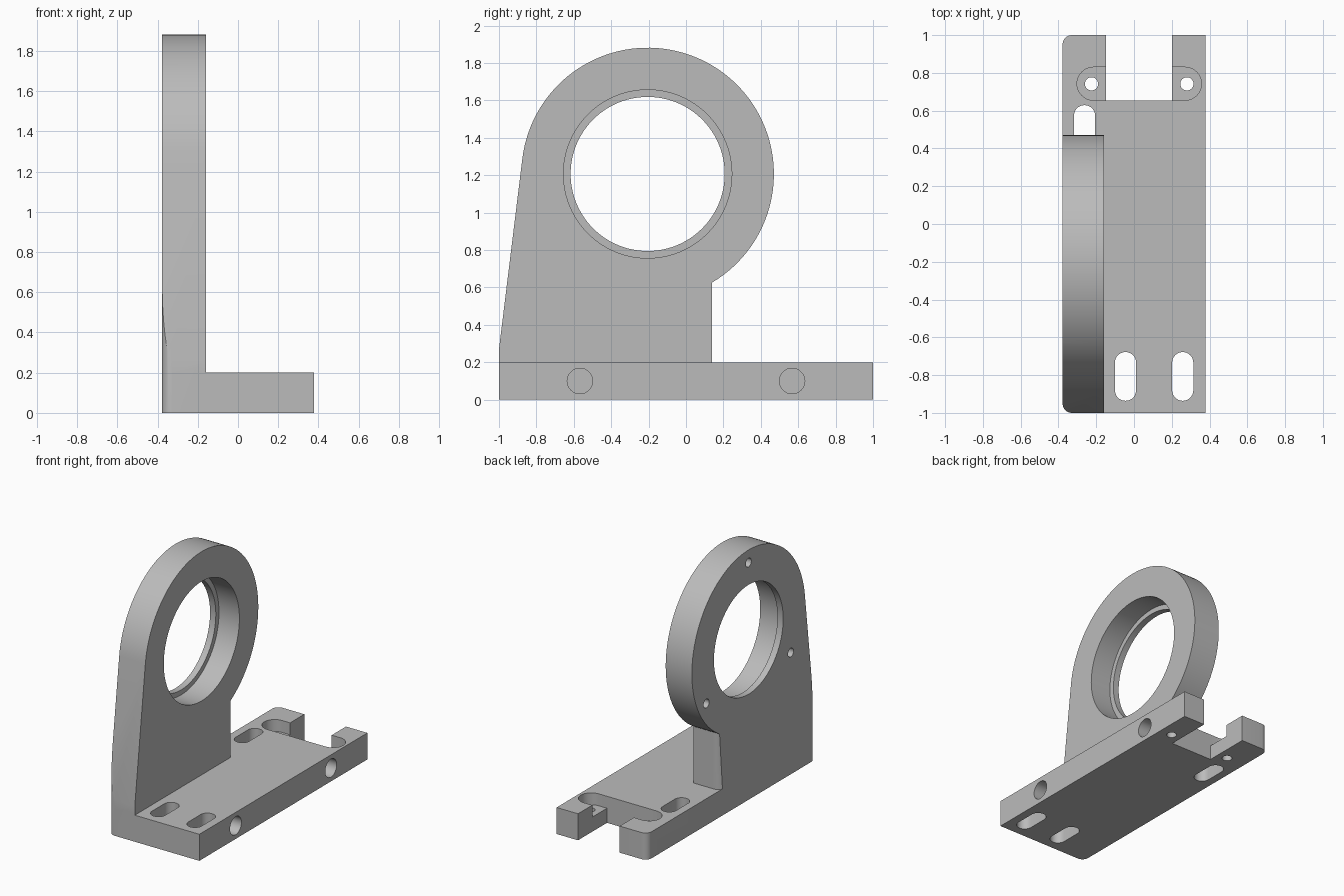
import bpy
import bmesh
from math import cos, sin, pi, radians, atan2, asin, hypot

cube = bpy.data.objects.get("Cube")
if cube:
    bpy.data.objects.remove(cube, do_unlink=True)

# Main dimensions
HALF_W, HALF_L, BASE_H = 0.378, 1.0, 0.2
WALL_X = -0.16
RING_Y, RING_Z, RING_R = -0.205, 1.207, 0.675
WALL_BACK, FILLET = 0.14, 0.05

grey = bpy.data.materials.new("machined_grey")
grey.use_nodes = True
colour = (0.5, 0.5, 0.5, 1)
grey.diffuse_color = colour
grey.node_tree.nodes["Principled BSDF"].inputs["Base Color"].default_value = colour


def arc(cx, cy, r, start, end, n):
    return [(cx + r * cos(start + (end - start) * i / n),
             cy + r * sin(start + (end - start) * i / n)) for i in range(n + 1)]


def circle(cx, cy, r, n=48):
    return arc(cx, cy, r, 0, 2 * pi, n)[:-1]


def slot(cx, cy, reach_x, reach_y, r):
    """Round-ended slot; reach is from the middle to each end's centre."""
    a = 0 if reach_y else -pi / 2
    return (arc(cx + reach_x, cy + reach_y, r, a, a + pi, 20)
            + arc(cx - reach_x, cy - reach_y, r, a + pi, a + 2 * pi, 20))


def rectangle(x0, x1, y0, y1):
    return [(x0, y0), (x1, y0), (x1, y1), (x0, y1)]


def prism(name, pts, axis, lo, hi, fillet=None):
    """Extrude an outline along x (outline in y, z) or z (outline in x, y)."""
    place = (lambda p, h: (h, *p)) if axis == "x" else (lambda p, h: (*p, h))
    bm = bmesh.new()
    low = [bm.verts.new(place(p, lo)) for p in pts]
    high = [bm.verts.new(place(p, hi)) for p in pts]
    bm.faces.new(low)
    bm.faces.new(high)
    for i in range(len(pts)):
        j = (i + 1) % len(pts)
        bm.faces.new((low[i], low[j], high[j], high[i]))
    bmesh.ops.recalc_face_normals(bm, faces=bm.faces)
    if fillet:
        edges = [e for e in bm.edges if all(fillet(v.co) for v in e.verts)]
        bmesh.ops.bevel(bm, geom=edges, offset=FILLET, segments=8,
                        profile=0.5, affect="EDGES")
    mesh = bpy.data.meshes.new(name)
    bm.to_mesh(mesh)
    bm.free()
    mesh.materials.append(grey)
    obj = bpy.data.objects.new(name, mesh)
    bpy.context.collection.objects.link(obj)
    return obj


def combine(target, tool, operation="DIFFERENCE"):
    mod = target.modifiers.new("combine", "BOOLEAN")
    mod.operation, mod.solver, mod.object = operation, "EXACT", tool
    bpy.context.view_layer.objects.active = target
    bpy.ops.object.modifier_apply(modifier=mod.name)
    bpy.data.objects.remove(tool, do_unlink=True)


# Base plate
bracket = prism("mounting_bracket", rectangle(-HALF_W, HALF_W, -HALF_L, HALF_L),
                "z", 0, BASE_H)

# Upright wall: sloped front tangent to the ring, straight back below it
foot_z = 0.27
dy, dz = RING_Y + HALF_L, RING_Z - foot_z
slope = atan2(dz, dy) + asin(RING_R / hypot(dy, dz))
end = -atan2((RING_R ** 2 - (WALL_BACK - RING_Y) ** 2) ** 0.5, WALL_BACK - RING_Y)
outline = [(-HALF_L, 0), (WALL_BACK, 0)]
outline += arc(RING_Y, RING_Z, RING_R, end, slope + pi / 2, 80)
outline += [(-HALF_L, foot_z)]
wall = prism("wall", outline, "x", -HALF_W, WALL_X,
             fillet=lambda c: abs(c.y - WALL_BACK) < 1e-4 and c.x < WALL_X - 0.1)
combine(bracket, wall, "UNION")

# Rounded upright corners on the wall side
plan = [(HALF_W + 0.1, -HALF_L), (HALF_W + 0.1, HALF_L)]
plan += arc(-HALF_W + FILLET, HALF_L - FILLET, FILLET, pi / 2, pi, 8)
plan += arc(-HALF_W + FILLET, -HALF_L + FILLET, FILLET, pi, 1.5 * pi, 8)
combine(bracket, prism("corner_envelope", plan, "z", -0.1, 2.1), "INTERSECT")

# Stepped bore with a thin lip on the outer face
combine(bracket, prism("bore", circle(RING_Y, RING_Z, 0.45, 96), "x", -0.33, 0))
combine(bracket, prism("lip", circle(RING_Y, RING_Z, 0.412, 96), "x", -0.5, 0))

# Three blind screw holes around the ring
for angle in (90, 210, 330):
    a = radians(angle)
    pts = circle(RING_Y + 0.58 * cos(a), RING_Z + 0.58 * sin(a), 0.033, 24)
    combine(bracket, prism("ring_hole", pts, "x", -0.5, -0.25))

# Notch at the back, with a shallow recess and a hole in each arm
combine(bracket, prism("notch", rectangle(-0.147, 0.2, 0.655, 1.1), "z", -0.1, 0.3))
combine(bracket, prism("recess", slot(0.028, 0.7425, 0.242, 0, 0.0875), "z", 0.11, 0.3))
for x in (-0.225, 0.28):
    combine(bracket, prism("arm_hole", circle(x, 0.742, 0.035, 24), "z", -0.1, 0.3))

# Adjustment slots through the base
for x, y in ((-0.045, -0.807), (0.258, -0.807), (-0.262, 0.5)):
    combine(bracket, prism("base_slot", slot(x, y, 0, 0.073, 0.056), "z", -0.1, 0.3))

# Blind cross holes in the long side
for y in (-0.567, 0.567):
    combine(bracket, prism("side_hole", circle(y, 0.1, 0.068), "x", 0.18, 0.5))

# Smooth round faces, sharp edges
bpy.ops.object.select_all(action="DESELECT")
bracket.select_set(True)
bpy.context.view_layer.objects.active = bracket
bpy.ops.object.shade_smooth_by_angle(angle=radians(25))
